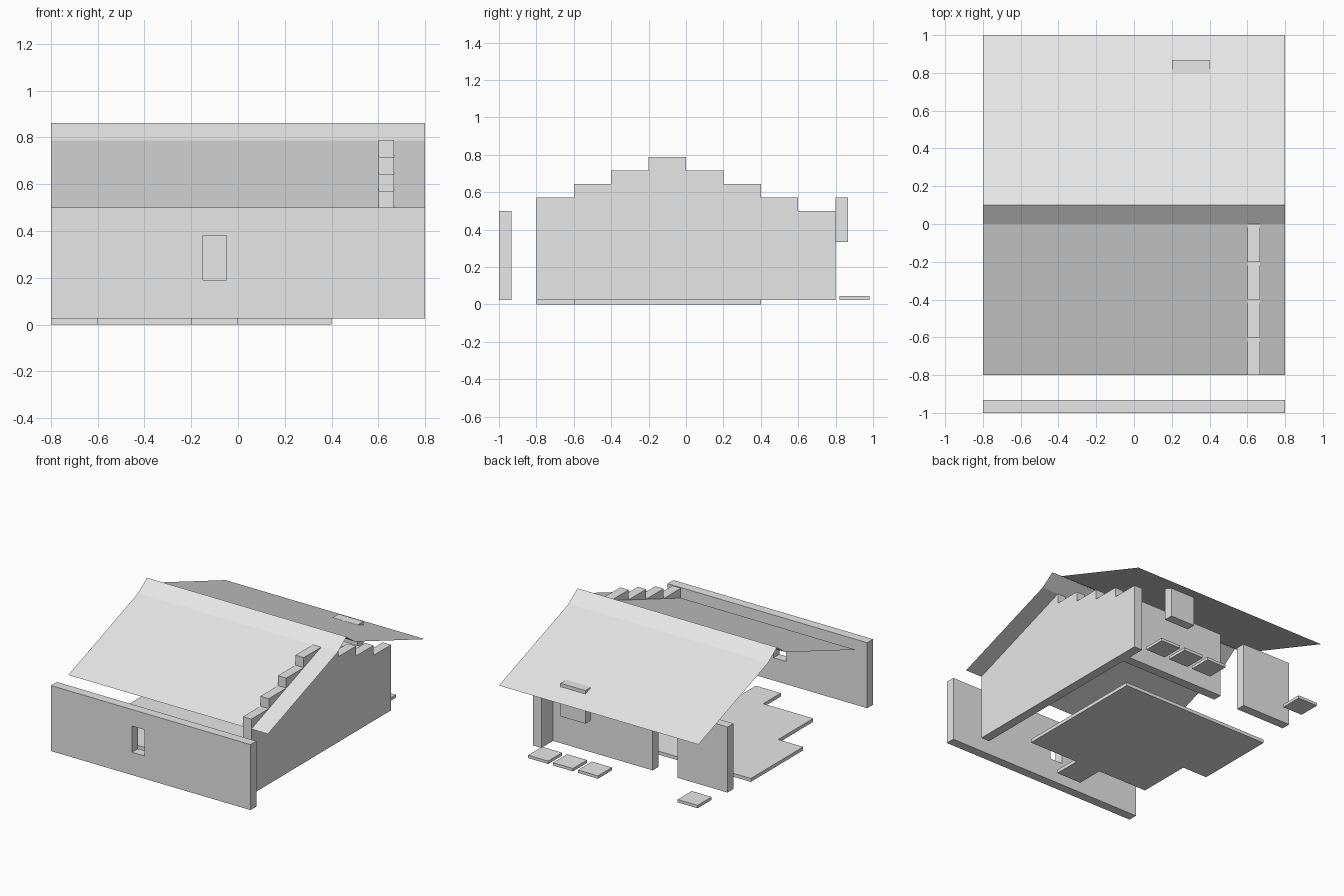
import bpy
import bmesh

cube = bpy.data.objects.get("Cube")
if cube:
    bpy.data.objects.remove(cube, do_unlink=True)

# One plain material for the whole building
grey = bpy.data.materials.new("light_grey")
grey.use_nodes = True
colour = (0.8, 0.8, 0.8, 1)
grey.diffuse_color = colour
for node in grey.node_tree.nodes:
    if node.type == 'BSDF_PRINCIPLED':
        node.inputs["Base Color"].default_value = colour

BASE = 0.025     # floor surface, where the walls start
EAVE = 0.5       # wall top and roof edge
THICK = 0.067    # wall thickness
RISE = 0.0722    # height of one gable step


def finish(name, bm):
    mesh = bpy.data.meshes.new(name)
    bm.to_mesh(mesh)
    bm.free()
    mesh.materials.append(grey)
    ob = bpy.data.objects.new(name, mesh)
    bpy.context.scene.collection.objects.link(ob)
    return ob


def extrude(name, points, offset):
    """Sweep a flat outline along an offset into a closed solid."""
    bm = bmesh.new()
    face = bm.faces.new([bm.verts.new(p) for p in points])
    new = bmesh.ops.extrude_face_region(bm, geom=[face])["geom"]
    verts = [v for v in new if isinstance(v, bmesh.types.BMVert)]
    bmesh.ops.translate(bm, verts=verts, vec=offset)
    bmesh.ops.recalc_face_normals(bm, faces=bm.faces[:])
    return finish(name, bm)


def box(name, x, y, z):
    base = [(x[0], y[0], z[0]), (x[1], y[0], z[0]),
            (x[1], y[1], z[0]), (x[0], y[1], z[0])]
    return extrude(name, base, (0, 0, z[1] - z[0]))


# Front wall, with a window opening cut through
front_wall = box("front_wall", (-0.8, 0.8), (-1, THICK - 1), (BASE, EAVE))
cutter = box("window_cutter", (-0.15, -0.05), (-1.1, -0.8), (0.19, 0.38))
cutter.hide_render = True
cutter.hide_viewport = True
cut = front_wall.modifiers.new("window", 'BOOLEAN')
cut.object = cutter
cut.operation = 'DIFFERENCE'
cut.solver = 'EXACT'
bpy.context.view_layer.update()
cut_mesh = bpy.data.meshes.new_from_object(
    front_wall.evaluated_get(bpy.context.evaluated_depsgraph_get()))
front_wall.modifiers.clear()
front_wall.data = cut_mesh
bpy.data.objects.remove(cutter, do_unlink=True)

# Back wall in two lengths, either side of the doorway
box("back_wall_long", (-0.2, 0.6), (0.6, 0.6 + THICK), (BASE, EAVE))
box("back_wall_short", (-0.8, -0.4), (0.6, 0.6 + THICK), (BASE, EAVE))

# Stepped gable wall
outline = [(0.6, 0.8, BASE), (0.6, -0.8, BASE)]
for i, level in enumerate([1, 2, 3, 4, 3, 2, 1, 0]):
    y = -0.8 + 0.2 * i
    z = EAVE + RISE * level
    outline += [(0.6, y, z), (0.6, y + 0.2, z)]
extrude("gable_wall", outline, (THICK, 0, 0))

# Thin sheet roof, steeper close to the ridge
profile = [(-0.8, EAVE), (0, 0.788), (0.1, 0.861), (0.2, 0.788), (1, EAVE)]
bm = bmesh.new()
rows = [[bm.verts.new((x, y, z)) for x in (-0.8, 0.8)] for y, z in profile]
for a, b in zip(rows, rows[1:]):
    bm.faces.new((a[0], a[1], b[1], b[0]))
finish("roof", bm)

# Floor slab with stepped front edge
plan = [(0.4, -0.6), (0.4, 0.4), (-0.8, 0.4), (-0.8, -0.2), (-0.6, -0.2),
        (-0.6, -0.6), (-0.2, -0.6), (-0.2, -0.8), (0, -0.8), (0, -0.6)]
extrude("floor", [(x, y, 0) for x, y in plan], (0, 0, BASE))

# Solid block under the back eave
box("back_window_block", (0.2, 0.4), (0.8, 0.8 + THICK), (0.333, 0.573))

# Paving slabs behind the house
for i, x in enumerate((0.5, 0.3, 0.1, -0.7)):
    box(f"paving_slab_{i + 1}", (x - 0.08, x + 0.08), (0.82, 0.98), (BASE, 0.046))
